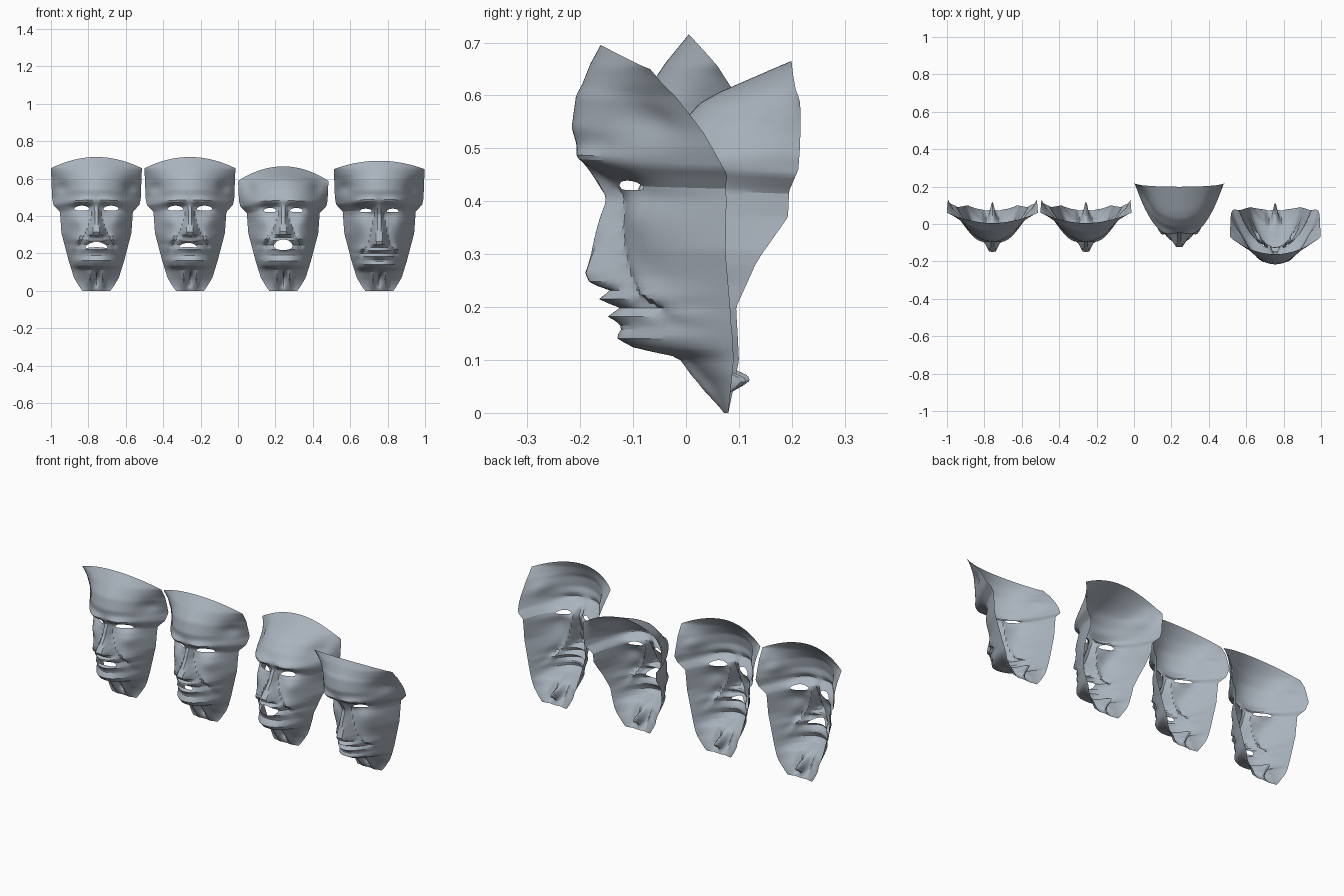
import bpy, bmesh, math

if "Cube" in bpy.data.objects:
    bpy.data.objects.remove(bpy.data.objects["Cube"])

clay = bpy.data.materials.new("grey_blue_clay")
clay.use_nodes = True
colour = (0.40, 0.45, 0.51, 1)
clay.diffuse_color = colour
clay.node_tree.nodes["Principled BSDF"].inputs["Base Color"].default_value = colour

COLS, ROWS = 44, 84

# Height profiles: (z, value)
FRONT = [(0, .075), (.06, .04), (.115, -.005), (.135, -.075), (.16, -.1), (.19, -.085),
         (.225, -.1), (.245, -.085), (.275, -.105), (.31, -.085), (.4, -.06), (.45, -.065),
         (.49, -.088), (.54, -.095), (.6, -.08), (.66, -.04), (.715, .005)]
EDGE = [(0, .08), (.1, .1), (.3, .09), (.42, .095), (.5, .13), (.6, .095), (.655, .06)]
WIDTH = [(0, .075), (.02, .09), (.07, .12), (.16, .148), (.31, .187), (.43, .195),
         (.47, .23), (.51, .237), (.7, .243)]
NOSE_HEIGHT = [(.285, 0), (.3, .05), (.315, .065), (.36, .05), (.42, .03), (.47, .005), (.49, 0)]
NOSE_WIDTH = [(.3, .057), (.33, .05), (.38, .03), (.46, .022)]


def lookup(table, z):
    """Straight-line interpolation, held constant past both ends."""
    if z <= table[0][0]:
        return table[0][1]
    for (z0, a), (z1, b) in zip(table, table[1:]):
        if z <= z1:
            return a + (b - a) * (z - z0) / (z1 - z0)
    return table[-1][1]


def bump(value, centre, spread):
    return math.exp(-((value - centre) / spread) ** 2)


def features(x, z):
    """Facial relief; negative values push towards the front."""
    ax = abs(x)
    w = lookup(NOSE_WIDTH, z)
    y = -lookup(NOSE_HEIGHT, z) * min(1, max(0, 1.5 * (1 - ax / w)))
    # brow ridge and eye sockets
    y -= .022 * bump(z, .48 - .1 * max(0, ax - .1), .018) * bump(ax, .075, .07)
    y += .024 * bump(ax, .08, .045) * bump(z, .437, .022)
    # cheekbones and the folds beside the mouth
    y -= .014 * bump(ax, .11, .04) * bump(z, .375, .035)
    fold = .055 + .45 * (.32 - z)
    y += .016 * bump(ax, fold, .012) * bump(z, .26, .05)
    y -= .010 * bump(ax, fold + .025, .018) * bump(z, .27, .05)
    # lips
    y -= bump(ax, 0, .05) * (.026 * bump(z, .265, .012) + .012 * bump(z, .222, .012))
    # hollow temples
    y += .025 * bump(ax, .18, .035) * bump(z, .55, .04)
    # folded throat
    y += .085 * bump(ax, 0, .014) * bump(z, .068, .03)
    y -= .018 * bump(ax, .035, .014) * bump(z, .06, .05)
    return y


def cut_hole(bm, cx, cz, a, b, bend):
    """Remove faces inside a bent ellipse and pull the rim onto its outline."""
    def local(p):
        dx = (p.x - cx) / a
        return dx, (p.z - cz + bend * dx * dx) / b
    inside = [f for f in bm.faces if math.hypot(*local(f.calc_center_median())) < 1]
    verts = {v for f in inside for v in f.verts}
    bmesh.ops.delete(bm, geom=inside, context='FACES')
    for v in verts:
        if v.is_valid:
            dx, dz = local(v.co)
            r = max(math.hypot(dx, dz), .2)
            dx, dz = dx / r, dz / r
            z = cz + dz * b - bend * dx * dx
            v.co = (cx + dx * a, v.co.y + z - v.co.z, z)


def make_mask(name, centre_x, top, droop, drop, flatness, lean, holes):
    # flat sheet; y holds each row's height at the middle until it is bent
    bm = bmesh.new()
    grid = []
    for r in range(ROWS + 1):
        v = r / ROWS
        half = lookup(WIDTH, v * top)
        row = []
        for c in range(COLS + 1):
            u = 2 * c / COLS - 1
            z = v * top - droop * u * u * v ** 4
            row.append(bm.verts.new((u * half, v * top, z)))
        grid.append(row)
    for r in range(ROWS):
        for c in range(COLS):
            bm.faces.new((grid[r][c], grid[r][c + 1], grid[r + 1][c + 1], grid[r + 1][c]))
    for hole in holes:
        cut_hole(bm, *hole)
    # bend the flat sheet into a face
    lean_front = [(z, f) for z, f, e in lean]
    lean_edge = [(z, e) for z, f, e in lean]
    for v in bm.verts:
        x, row_z, z = v.co
        u = min(1, abs(x) / lookup(WIDTH, row_z))
        shift = drop * bump(z, .24, .1)
        front = lookup(FRONT, row_z + shift) + lookup(lean_front, row_z)
        edge = lookup(EDGE, z) + lookup(lean_edge, z)
        power = 1.9 + .4 * bump(z, .14, .06) + flatness * bump(z, .39, .13)
        v.co.y = front + (edge - front) * u ** power + features(x, z + shift)
    mesh = bpy.data.meshes.new(name)
    bm.to_mesh(mesh)
    bm.free()
    mesh.materials.append(clay)
    obj = bpy.data.objects.new(name, mesh)
    obj.location.x = centre_x
    bpy.context.collection.objects.link(obj)
    bpy.ops.object.select_all(action='DESELECT')
    obj.select_set(True)
    bpy.context.view_layer.objects.active = obj
    bpy.ops.object.shade_smooth_by_angle(angle=math.radians(24))


def eyes(x, z, a, b):
    return [(side * x, z, a, b, .004) for side in (-1, 1)]


# Lean rows: z, shift of the front, shift of the side edge
UPRIGHT = [(0, 0, 0), (.7, 0, 0)]
BACK = [(.15, 0, 0), (.2, .01, 0), (.28, .02, .04), (.37, .03, .1), (.46, .04, .1),
        (.5, .05, .085), (.585, .11, .115), (.61, .145, .12), (.665, .235, .155)]
FORWARD = [(0, 0, 0), (.1, -.01, -.01), (.15, -.035, -.01), (.3, -.045, -.015),
           (.41, -.058, -.018), (.45, -.098, -.03), (.5, -.115, -.08),
           (.53, -.12, -.088), (.62, -.13, -.125), (.695, -.15, -.14)]

make_mask("frowning_mask", -.757, .715, .06, 0, .4, UPRIGHT,
          eyes(.078, .442, .042, .013) + [(0, .247, .06, .014, .014)])
make_mask("grimacing_mask", -.257, .715, .06, 0, .4, UPRIGHT,
          eyes(.078, .442, .042, .013) + [(-.01, .245, .05, .011, .01)])
make_mask("shouting_mask", .242, .665, .078, 0, 1.7, BACK,
          eyes(.07, .432, .036, .011) + [(0, .246, .05, .028, .006)])
make_mask("scowling_mask", .755, .695, .045, .055, .6, FORWARD,
          eyes(.072, .43, .034, .009))
